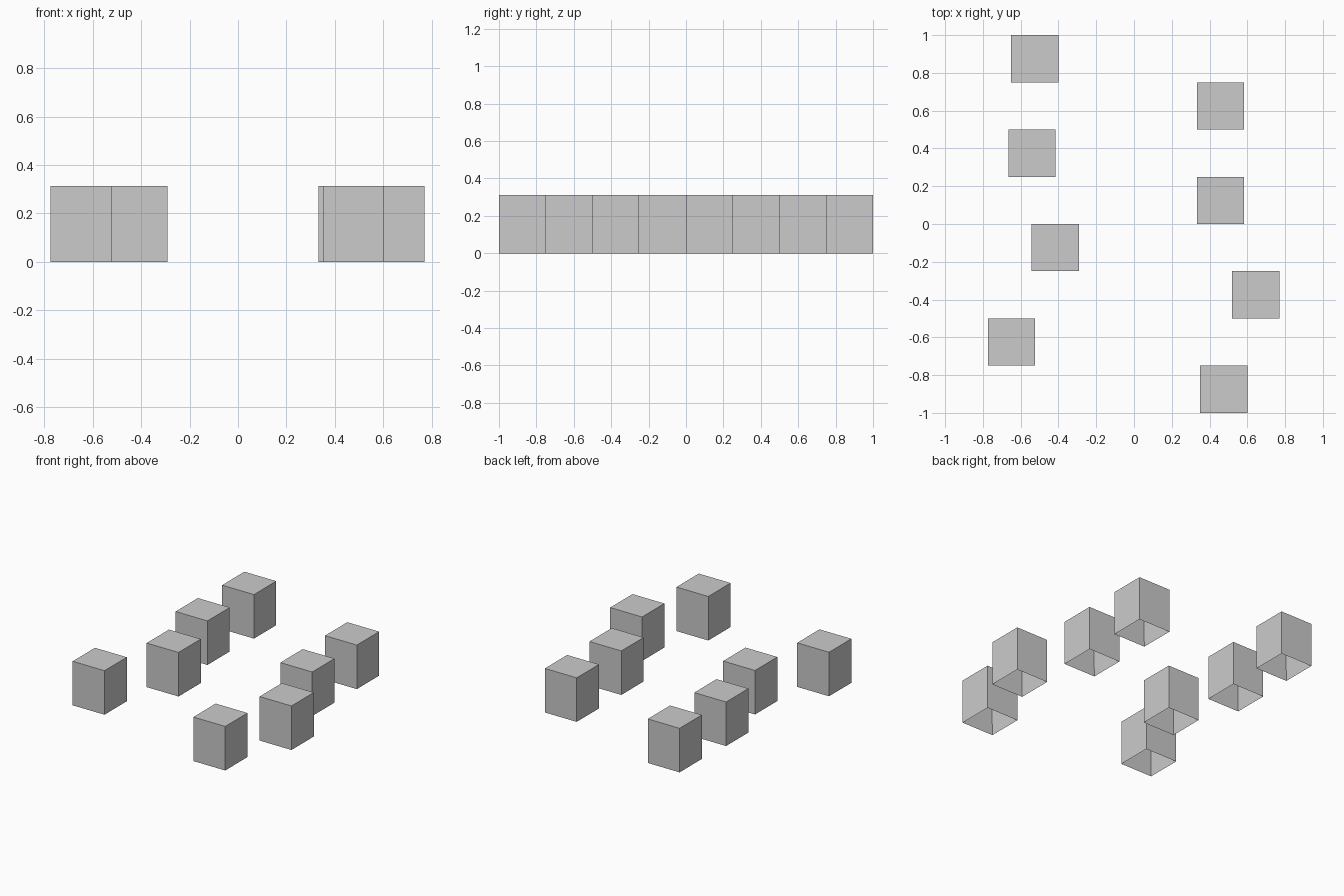
import bpy
import bmesh

cube = bpy.data.objects.get("Cube")
if cube:
    bpy.data.objects.remove(cube, do_unlink=True)

SIDE, HEIGHT, WALL = 0.25, 0.3125, 0.025

# Plain grey for every box
grey = bpy.data.materials.new("plain grey")
grey.use_nodes = True
color = (0.6, 0.6, 0.6, 1)
grey.diffuse_color = color
grey.node_tree.nodes["Principled BSDF"].inputs["Base Color"].default_value = color


def hollow_box(name, x, y):
    """Box with a closed top, open underneath, standing on the ground."""
    bm = bmesh.new()
    bmesh.ops.create_cube(bm, size=1)
    bmesh.ops.scale(bm, vec=(SIDE, SIDE, HEIGHT), verts=bm.verts)
    bmesh.ops.translate(bm, vec=(0, 0, HEIGHT / 2), verts=bm.verts)
    # Inset the underside for the rim, then push it up for the cavity
    bottom = min(bm.faces, key=lambda f: f.calc_center_median().z)
    bmesh.ops.inset_region(bm, faces=[bottom], thickness=WALL, use_even_offset=True)
    bmesh.ops.translate(bm, vec=(0, 0, HEIGHT - WALL), verts=bottom.verts)
    bmesh.ops.recalc_face_normals(bm, faces=bm.faces)
    mesh = bpy.data.meshes.new(name)
    bm.to_mesh(mesh)
    bm.free()
    mesh.materials.append(grey)
    box = bpy.data.objects.new(name, mesh)
    box.location = (x, y, 0)
    bpy.context.collection.objects.link(box)


# Two staggered rows, each listed from back to front
rows = {
    "right_box": (0.875, (-0.525, -0.54, -0.417, -0.648)),
    "left_box": (0.625, (0.458, 0.458, 0.645, 0.475)),
}
for name, (back, offsets) in rows.items():
    for i, x in enumerate(offsets):
        hollow_box(f"{name}_{i + 1}", x, back - i * 2 * SIDE)
